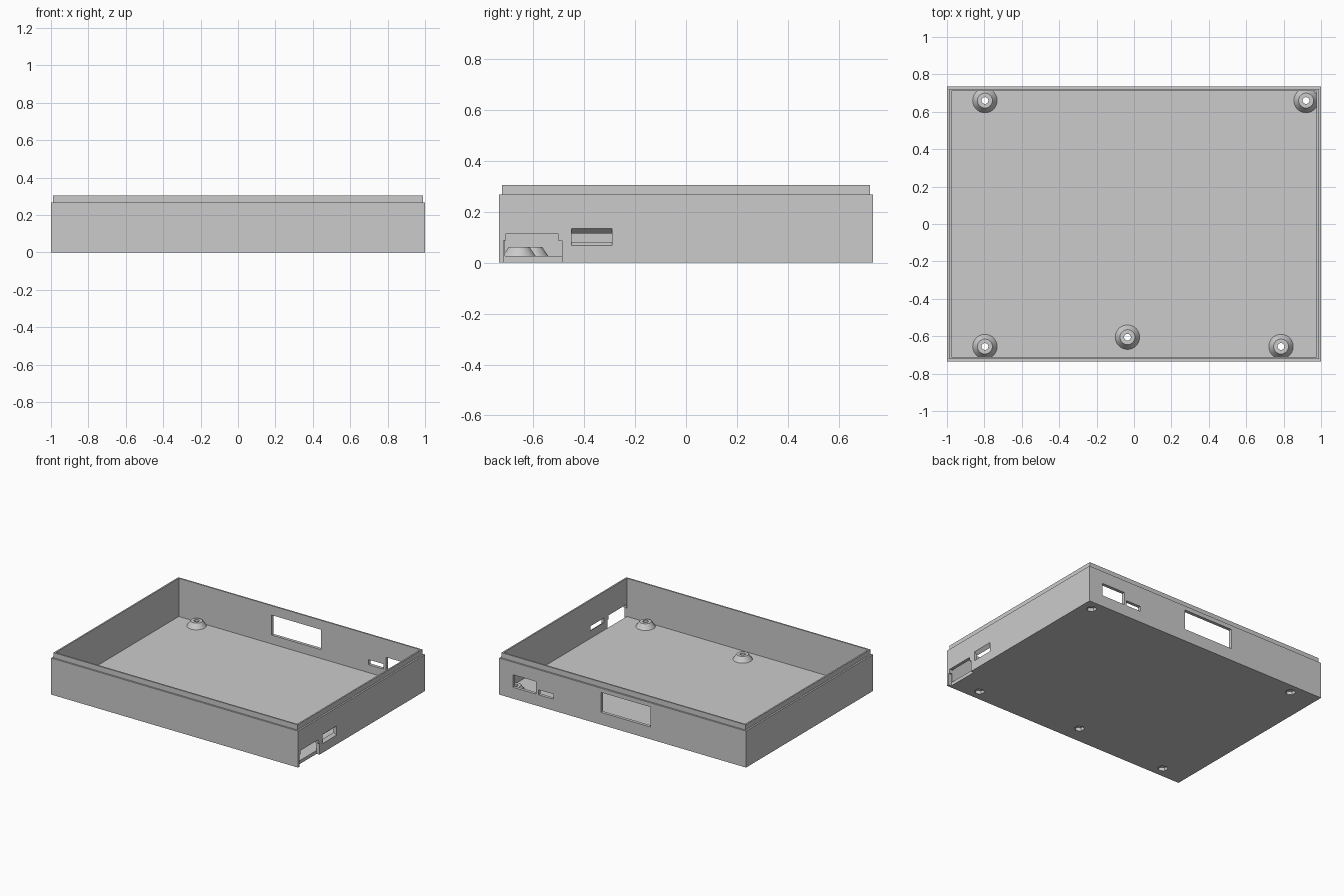
import bpy, bmesh, math
from mathutils import Matrix

cube = bpy.data.objects.get("Cube")
if cube:
    bpy.data.objects.remove(cube, do_unlink=True)

grey = bpy.data.materials.new("light grey plastic")
grey.use_nodes = True
GREY = (0.6, 0.6, 0.6, 1)
grey.diffuse_color = GREY
grey.node_tree.nodes["Principled BSDF"].inputs["Base Color"].default_value = GREY

# Overall dimensions
X, Y = 1.0, 0.734
RIM, TOP, FLOOR = 0.267, 0.305, 0.025
WALL, STEP = 0.023, 0.012


def make_object(name, bm):
    bmesh.ops.recalc_face_normals(bm, faces=bm.faces)
    mesh = bpy.data.meshes.new(name)
    bm.to_mesh(mesh)
    bm.free()
    mesh.materials.append(grey)
    obj = bpy.data.objects.new(name, mesh)
    bpy.context.collection.objects.link(obj)
    return obj


def cut(target, bm):
    cutter = make_object("cutter", bm)
    cutter.hide_render = True
    mod = target.modifiers.new("cut", "BOOLEAN")
    mod.operation = "DIFFERENCE"
    mod.solver = "EXACT"
    mod.object = cutter
    bpy.context.view_layer.objects.active = target
    bpy.ops.object.modifier_apply(modifier=mod.name)
    bpy.data.objects.remove(cutter, do_unlink=True)


def box(x0, x1, y0, y1, z0, z1):
    bm = bmesh.new()
    bmesh.ops.create_cube(bm, size=1)
    bmesh.ops.scale(bm, vec=(x1 - x0, y1 - y0, z1 - z0), verts=bm.verts)
    bmesh.ops.translate(bm, vec=((x0 + x1) / 2, (y0 + y1) / 2, (z0 + z1) / 2), verts=bm.verts)
    return bm


# Open tray: rectangular rings stacked from the underside, over the lip, to the floor
bm = bmesh.new()
rings = []
for inset, z in [(0, 0), (0, RIM), (STEP, RIM), (STEP, TOP), (WALL, TOP), (WALL, FLOOR)]:
    rings.append([bm.verts.new((sx * (X - inset), sy * (Y - inset), z))
                  for sx, sy in [(-1, -1), (1, -1), (1, 1), (-1, 1)]])
for low, high in zip(rings, rings[1:]):
    for i in range(4):
        j = (i + 1) % 4
        bm.faces.new((low[i], low[j], high[j], high[i]))
bm.faces.new(rings[0][::-1])
bm.faces.new(rings[-1])
tray = make_object("tray", bm)

# Back wall openings: display window, socket and switch slot
for x0, x1, z0, z1 in [(-0.225, 0.175, 0.09, 0.236),
                       (0.70, 0.887, 0.083, 0.175),
                       (0.56, 0.68, 0.083, 0.12)]:
    cut(tray, box(x0, x1, Y - 0.05, Y + 0.05, z0, z1))

# Stepped connector opening in the left wall, running out at the underside
inner = X - WALL
cut(tray, box(inner, X + 0.05, -0.716, -0.486, -0.05, 0.086))
cut(tray, box(inner, X + 0.05, -0.706, -0.502, FLOOR, 0.114))
cut(tray, box(inner - 0.02, inner + 0.01, -0.706, -0.486, FLOOR + 0.001, 0.086))
cut(tray, box(inner - 0.02, inner + 0.01, -0.706, -0.502, FLOOR + 0.001, 0.114))

# Flared slot in the left wall, taller on the outside
bm = box(inner, X, -0.45, -0.29, 0, 1)
for v in bm.verts:
    outside = v.co.x > X - WALL / 2
    if v.co.z > 0.5:
        v.co.z = 0.135 if outside else 0.114
    else:
        v.co.z = 0.067 if outside else 0.082
    v.co.x += 0.0005 if outside else -0.0005
cut(tray, bm)

# Screw standoffs with nut recesses beneath
for n, (x, y) in enumerate([(-0.797, 0.66), (0.92, 0.66), (-0.797, -0.655),
                            (0.786, -0.655), (-0.035, -0.605)], 1):
    bm = bmesh.new()
    bmesh.ops.create_cone(bm, cap_ends=True, segments=6, radius1=0.035, radius2=0.035,
                          depth=0.1, matrix=Matrix.Translation((x, y, 0)))
    cut(tray, bm)

    bm = bmesh.new()
    profile = [(0.018, 0.024), (0.066, 0.024), (0.04, 0.062), (0.018, 0.062)]
    verts = [bm.verts.new((r, 0, z)) for r, z in profile]
    edges = [bm.edges.new((verts[i], verts[(i + 1) % 4])) for i in range(4)]
    bmesh.ops.spin(bm, geom=verts + edges, cent=(0, 0, 0), axis=(0, 0, 1),
                   angle=math.tau, steps=40)
    bmesh.ops.remove_doubles(bm, verts=bm.verts, dist=0.0001)
    standoff = make_object(f"standoff_{n}", bm)
    standoff.location = (x, y, 0)
    bpy.ops.object.select_all(action="DESELECT")
    standoff.select_set(True)
    bpy.context.view_layer.objects.active = standoff
    bpy.ops.object.shade_smooth_by_angle(angle=math.radians(30))
